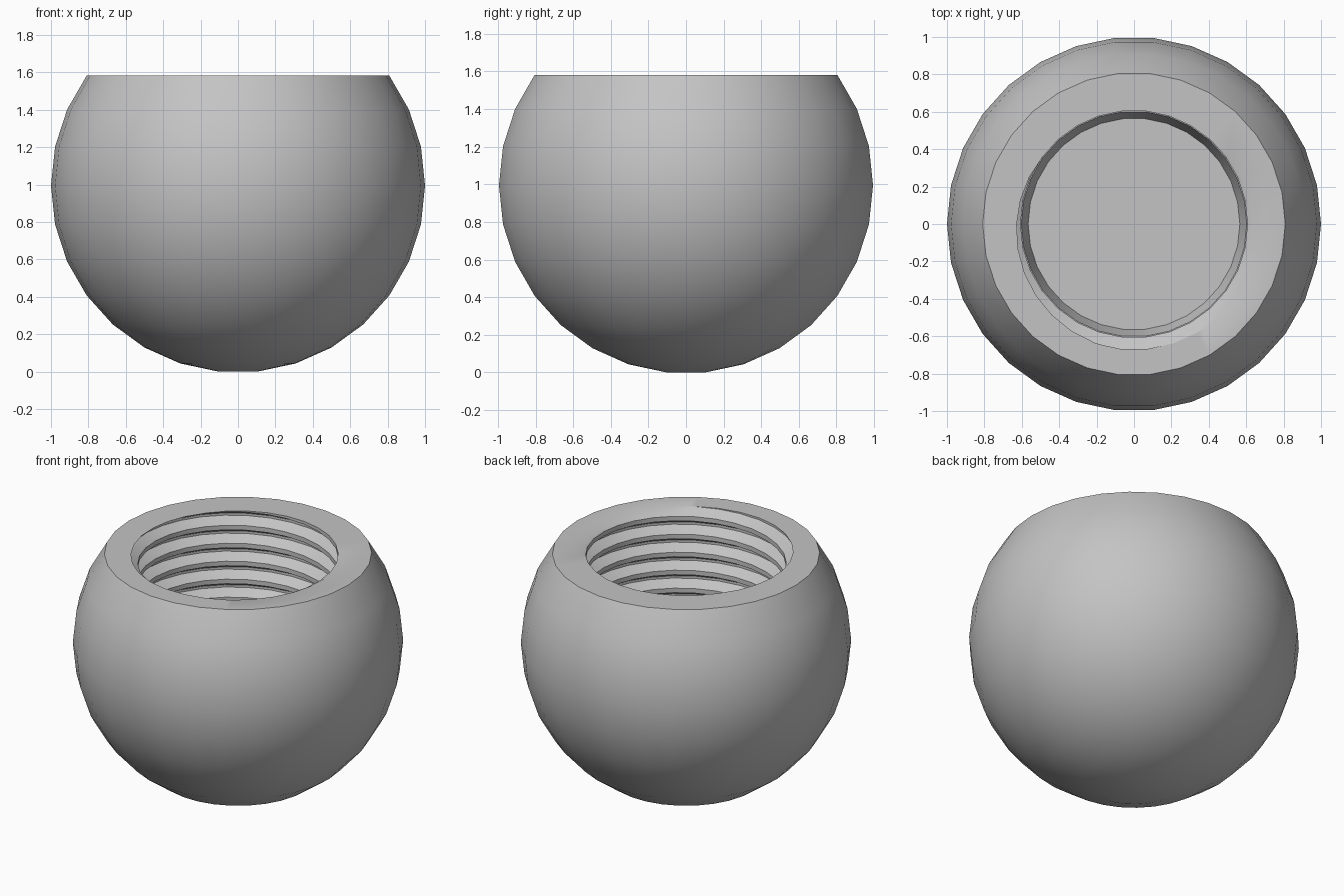
import bpy, bmesh
from math import sin, cos, radians, tau
from mathutils import Vector

if "Cube" in bpy.data.objects:
    bpy.data.objects.remove(bpy.data.objects["Cube"], do_unlink=True)

SEG = 30                      # sides around the ball and the hole
CENTRE = cos(radians(6))      # ball stands on its lowest ring
TOP = CENTRE + cos(radians(54))
THREAD_END, FLOOR = 0.72, 0.59
PITCH, MINOR, MAJOR = 0.12, 0.607, 0.672
TURNS = 11

bm = bmesh.new()


def point(angle, r, z):
    return bm.verts.new((r * cos(angle), r * sin(angle), z))


def ring(r, z):
    return [point(tau * i / SEG, r, z) for i in range(SEG)]


def lathe(profile):
    """Revolve (radius, height) points into a wall; return its rings."""
    rings = [ring(r, z) for r, z in profile]
    for low, high in zip(rings, rings[1:]):
        for i in range(SEG):
            k = (i + 1) % SEG
            bm.faces.new((low[i], low[k], high[k], high[i]))
    return rings


def fill_level(z):
    """Close the flat gap between the open loops at one height."""
    edges = [e for e in bm.edges if e.is_boundary
             and all(abs(v.co.z - z) < 1e-4 for v in e.verts)]
    bmesh.ops.triangle_fill(bm, edges=edges, use_beauty=True, normal=(0, 0, 1))


# Helical thread: flat crest, flank, flat root, flank
section = [(0, MINOR), (0.25, MINOR), (0.56, MAJOR), (0.69, MAJOR)]
start = TOP + PITCH * (80 / 360 - 0.625 - TURNS + 1)
steps = [[point(tau * i / SEG, r, start + PITCH * (i / SEG + up)) for up, r in section]
         for i in range(SEG * (TURNS + 1) + 1)]
for i in range(SEG * TURNS):
    a = steps[i] + [steps[i + SEG][0]]
    b = steps[i + 1] + [steps[i + 1 + SEG][0]]
    for j in range(len(section)):
        bm.faces.new((a[j], b[j], b[j + 1], a[j + 1]))
bmesh.ops.delete(bm, geom=[v for v in bm.verts if not v.link_faces], context='VERTS')

# Trim the thread flush with the rim and with the end of the threaded depth
for z, direction in ((TOP, 1), (THREAD_END, -1)):
    bmesh.ops.bisect_plane(bm, geom=bm.verts[:] + bm.edges[:] + bm.faces[:],
                           dist=1e-5, plane_co=Vector((0, 0, z)),
                           plane_no=Vector((0, 0, direction)), clear_outer=True)
bmesh.ops.remove_doubles(bm, verts=bm.verts[:], dist=1e-5)

# Ball, open at the rim
ball = lathe([(sin(radians(t)), CENTRE - cos(radians(t))) for t in range(6, 127, 12)])
bm.faces.new(ball[0][::-1])

# Steep seat and flat floor of the hole
seat = lathe([(0.566, FLOOR), (0.603, THREAD_END)])
bm.faces.new(seat[0])

fill_level(TOP)
fill_level(THREAD_END)
bmesh.ops.recalc_face_normals(bm, faces=bm.faces[:])

mesh = bpy.data.meshes.new("threaded_ball")
bm.to_mesh(mesh)
bm.free()
knob = bpy.data.objects.new("threaded_ball", mesh)
bpy.context.collection.objects.link(knob)

# Plain grey finish
grey = bpy.data.materials.new("plain_grey")
grey.use_nodes = True
colour = (0.55, 0.55, 0.55, 1)
grey.diffuse_color = colour
grey.node_tree.nodes["Principled BSDF"].inputs["Base Color"].default_value = colour
mesh.materials.append(grey)

bpy.ops.object.select_all(action='DESELECT')
knob.select_set(True)
bpy.context.view_layer.objects.active = knob
bpy.ops.object.shade_smooth_by_angle(angle=radians(30))
